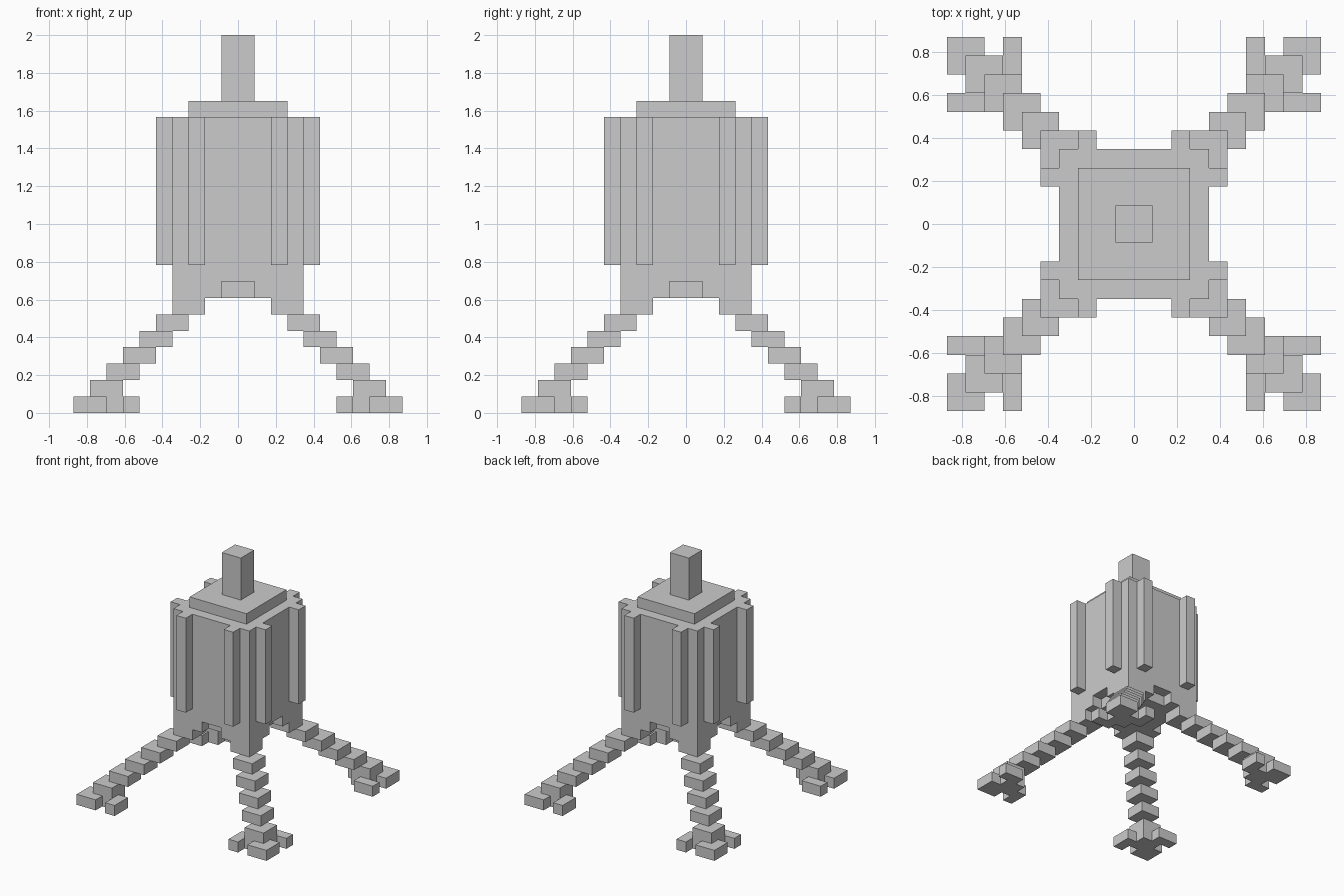
import bpy, bmesh

if "Cube" in bpy.data.objects:
    bpy.data.objects.remove(bpy.data.objects["Cube"])

U = 2 / 23  # one block


def build(name, boxes):
    """One object from boxes given in block units (x0, x1, y0, y1, z0, z1)."""
    bm = bmesh.new()
    for x0, x1, y0, y1, z0, z1 in boxes:
        x0, x1 = sorted((x0, x1))
        y0, y1 = sorted((y0, y1))
        for v in bmesh.ops.create_cube(bm, size=1)["verts"]:
            v.co = ((x1 if v.co.x > 0 else x0) * U,
                    (y1 if v.co.y > 0 else y0) * U,
                    (z1 if v.co.z > 0 else z0) * U)
    me = bpy.data.meshes.new(name)
    bm.to_mesh(me)
    bm.free()
    ob = bpy.data.objects.new(name, me)
    bpy.context.collection.objects.link(ob)
    return ob


CORNERS = [(sx, sy) for sx in (-1, 1) for sy in (-1, 1)]

# Tank body, with a notched lower rim
build("tank_body", [(-4, 4, -4, 4, 8, 18)])
build("tank_floor", [(-3, 3, -3, 3, 7, 8)])
build("lower_rim", [(sx, sx * 4, sy * 3, sy * 4, 7, 8) for sx, sy in CORNERS]
      + [(sx * 3, sx * 4, sy, sy * 3, 7, 8) for sx, sy in CORNERS])

# Top cap and mast
build("top_cap", [(-3, 3, -3, 3, 18, 19)])
build("mast", [(-1, 1, -1, 1, 19, 23)])

# Two vertical ribs on each side
build("front_back_ribs", [(sx * 2, sx * 3, sy * 4, sy * 5, 9, 18) for sx, sy in CORNERS])
build("side_ribs", [(sx * 4, sx * 5, sy * 2, sy * 3, 9, 18) for sx, sy in CORNERS])

# Stepped diagonal legs with splayed feet
for sx, sy in CORNERS:
    tag = ("back" if sy > 0 else "front") + ("_right" if sx > 0 else "_left")
    steps = []
    for z in range(1, 7):
        a = 8 - z
        steps.append((sx * a, sx * (a + 2), sy * a, sy * (a + 2), z, z + 1))
    build(tag + "_leg", steps)
    build(tag + "_foot", [
        (sx * 7, sx * 9, sy * 7, sy * 9, 0, 1),
        (sx * 8, sx * 10, sy * 8, sy * 10, 0, 1),
        (sx * 6, sx * 7, sy * 8, sy * 10, 0, 1),
        (sx * 8, sx * 10, sy * 6, sy * 7, 0, 1),
    ])
